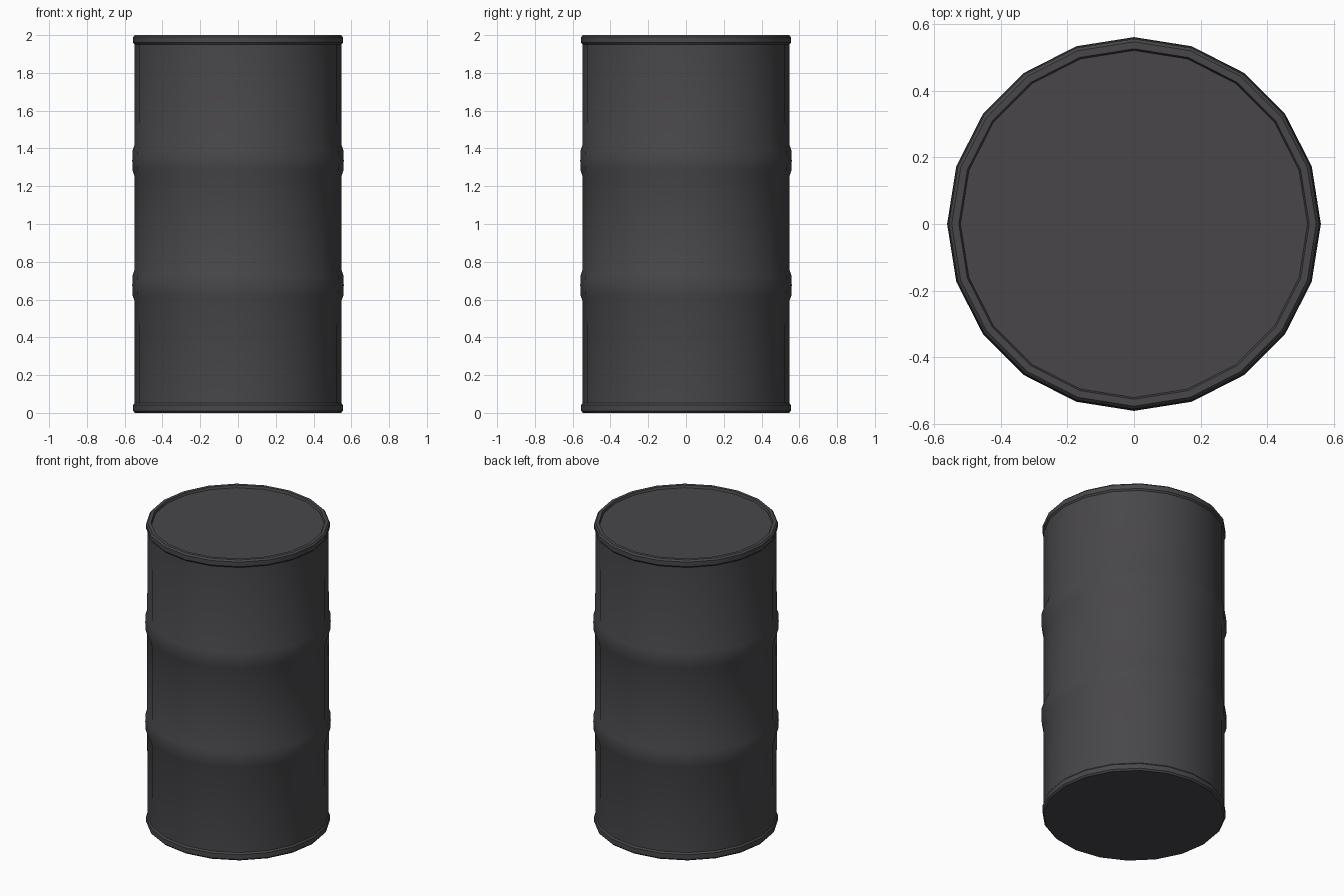
import bpy, bmesh, math

if "Cube" in bpy.data.objects:
    bpy.data.objects.remove(bpy.data.objects["Cube"])

SIDES = 20
dark = bpy.data.materials.new("dark_steel")
dark.diffuse_color = (0.065, 0.062, 0.068, 1)
dark.use_nodes = True
dark.node_tree.nodes["Principled BSDF"].inputs["Base Color"].default_value = dark.diffuse_color


def lathe(name, profile):
    """Revolve (radius, z) points about z, closing both ends with flat caps."""
    bm = bmesh.new()
    rings = []
    for r, z in profile:
        rings.append([bm.verts.new((r * math.cos(2 * math.pi * i / SIDES + math.pi / 2),
                                    r * math.sin(2 * math.pi * i / SIDES + math.pi / 2), z))
                      for i in range(SIDES)])
    for a, b in zip(rings, rings[1:]):
        for i in range(SIDES):
            j = (i + 1) % SIDES
            bm.faces.new((a[i], a[j], b[j], b[i]))
    bm.faces.new(rings[0][::-1])
    bm.faces.new(rings[-1])
    mesh = bpy.data.meshes.new(name)
    bm.to_mesh(mesh)
    bm.free()
    obj = bpy.data.objects.new(name, mesh)
    bpy.context.collection.objects.link(obj)
    mesh.materials.append(dark)
    bpy.context.view_layer.objects.active = obj
    obj.select_set(True)
    bpy.ops.object.shade_smooth_by_angle(angle=math.radians(35))
    obj.select_set(False)
    return obj


def hoop(z):
    """Rolled rib around the body."""
    return [(0.548, z - 0.082), (0.558, z - 0.053), (0.56, z),
            (0.558, z + 0.053), (0.548, z + 0.082)]


# Bottom rim, ribbed wall, top rim and shallow recessed lid in one profile
bottom_rim = [(0.546, 0.0), (0.555, 0.01), (0.555, 0.042), (0.547, 0.052)]
top_rim = [(0.547, 1.95), (0.555, 1.96), (0.555, 1.99), (0.546, 2.0),
           (0.525, 2.0), (0.52, 1.985)]
lathe("barrel", bottom_rim + hoop(0.675) + hoop(1.336) + top_rim)
